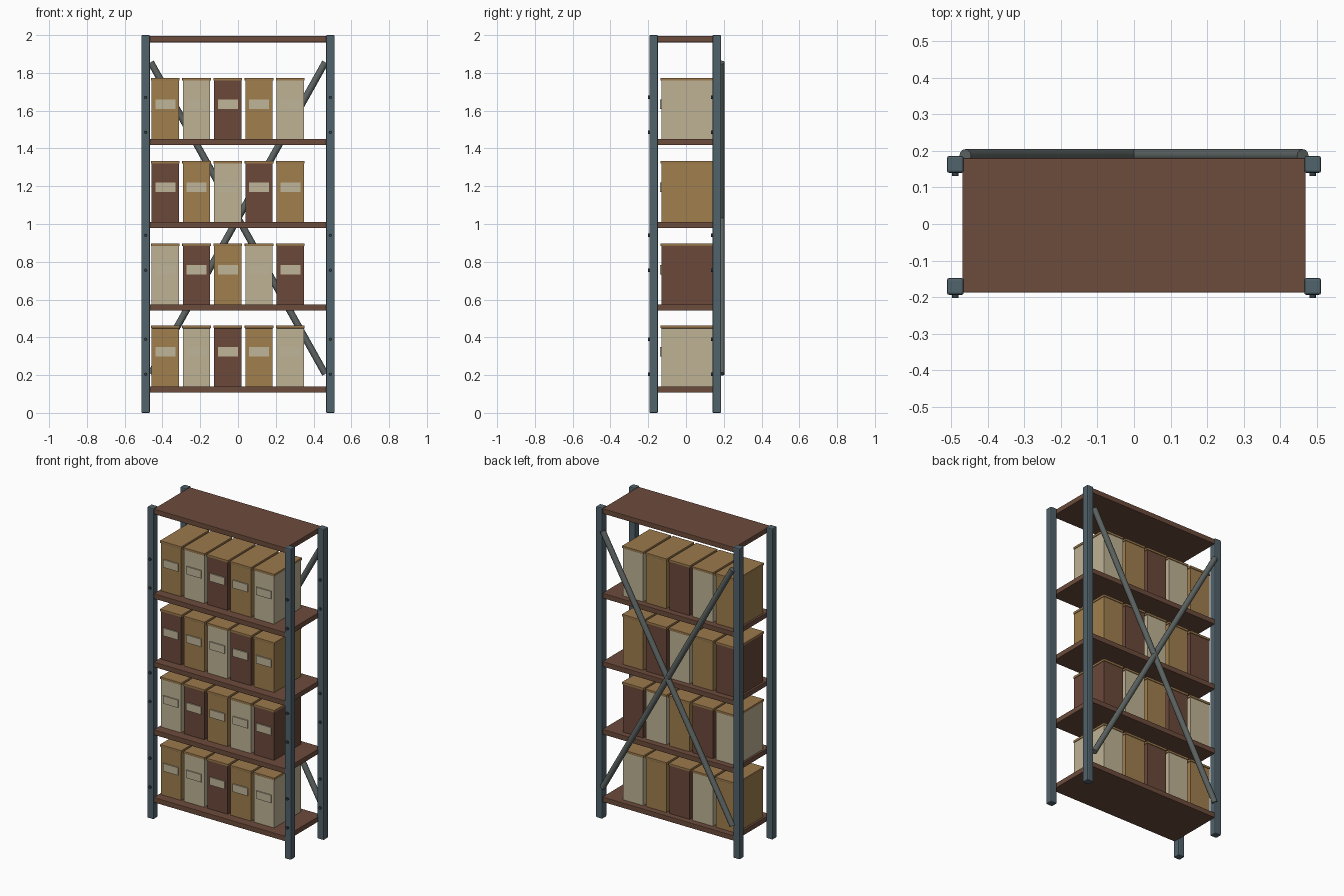
import bpy
from math import pi, radians
from mathutils import Vector

cube = bpy.data.objects.get("Cube")
if cube:
    bpy.data.objects.remove(cube, do_unlink=True)


def material(name, r, g, b):
    m = bpy.data.materials.new(name)
    m.use_nodes = True
    m.diffuse_color = (r, g, b, 1)
    m.node_tree.nodes["Principled BSDF"].inputs["Base Color"].default_value = (r, g, b, 1)
    return m


steel = material("blue grey steel", 0.082, 0.125, 0.15)
brace_grey = material("brace grey", 0.11, 0.13, 0.125)
dark = material("dark bolt", 0.035, 0.05, 0.06)
wood = material("brown wood", 0.15, 0.07, 0.045)
brown = material("brown card", 0.145, 0.065, 0.042)
tan = material("tan card", 0.35, 0.21, 0.075)
cream = material("cream card", 0.52, 0.45, 0.30)
lid_tan = material("lid tan", 0.33, 0.19, 0.072)
paper = material("label paper", 0.53, 0.46, 0.32)


def finish(ob, name, mat, bevel=0):
    ob.name = name
    ob.data.materials.append(mat)
    if bevel:
        mod = ob.modifiers.new("Bevel", 'BEVEL')
        mod.width = bevel
        mod.segments = 2
    return ob


def box(name, lo, hi, mat, bevel=0):
    lo, hi = Vector(lo), Vector(hi)
    bpy.ops.mesh.primitive_cube_add(size=1, location=(lo + hi) / 2)
    ob = bpy.context.object
    ob.scale = hi - lo
    bpy.ops.object.transform_apply(location=False, rotation=False, scale=True)
    return finish(ob, name, mat, bevel)


def rod(name, a, b, radius, sides, mat):
    a, b = Vector(a), Vector(b)
    bpy.ops.mesh.primitive_cylinder_add(vertices=sides, radius=radius, depth=(b - a).length,
                                        location=(a + b) / 2)
    ob = bpy.context.object
    ob.rotation_euler = (b - a).to_track_quat('Z', 'Y').to_euler()
    bpy.ops.object.shade_smooth_by_angle(angle=radians(50))
    return finish(ob, name, mat)


# Corner posts with bolts on their front faces
bolt_heights = (0.204, 0.39, 0.755, 0.94, 1.485, 1.67)
for side, x in (("right", -0.489), ("left", 0.489)):
    for end, y in (("front", -0.171), ("back", 0.163)):
        box(f"{end}_{side}_post", (x - 0.023, y - 0.023, 0), (x + 0.023, y + 0.023, 2), steel, 0.006)
        for z in bolt_heights:
            rod(f"{end}_{side}_bolt", (x, y - 0.02, z), (x, y - 0.031, z), 0.009, 8, dark)

# Shelf boards
shelf_tops = (0.14, 0.575, 1.011, 1.451, 1.995)
for top in shelf_tops:
    box("shelf", (-0.47, -0.188, top - 0.033), (0.47, 0.18, top), wood, 0.003)

# Crossed braces at the back
for s in (-1, 1):
    rod("back_brace", (-s * 0.462, 0.187, 0.206), (s * 0.462, 0.187, 1.856), 0.018, 12, brace_grey)

# Rows of archive boxes with lids and blank labels
cards = (tan, cream, brown)
for row, z in enumerate(shelf_tops[:4]):
    for col in range(5):
        x = -0.385 + 0.1655 * col
        box("archive_box", (x - 0.072, -0.131, z), (x + 0.072, 0.143, z + 0.311), cards[(row + col) % 3])
        box("box_lid", (x - 0.076, -0.135, z + 0.308), (x + 0.076, 0.147, z + 0.323), lid_tan, 0.002)
        box("box_label", (x - 0.053, -0.138, z + 0.158), (x + 0.053, -0.13, z + 0.208), paper)
